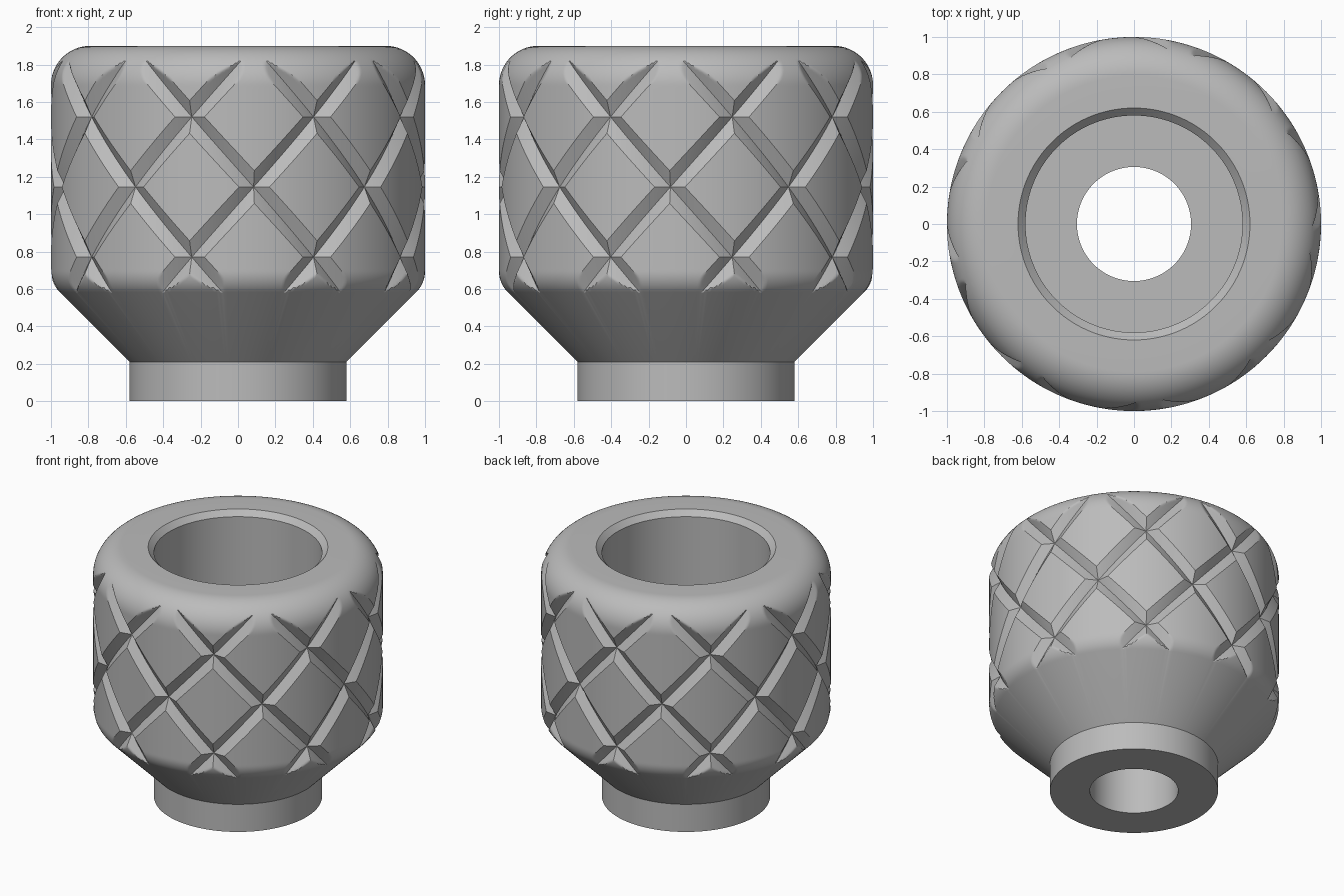
import bpy, bmesh, math

cube = bpy.data.objects.get("Cube")
if cube:
    bpy.data.objects.remove(cube)

SEGMENTS = 540
STEP = 360 / SEGMENTS            # degrees per column
ROW = STEP * 0.375 / 20          # row height matched to the groove pitch
CROSS_Z, CROSS_ANGLE = 1.145, -85
GROOVE_FLOOR, GROOVE_WIDTH = 0.955, 7 * STEP
LOW, HIGH = -45, 55              # grid rows below and above the crossing


def outer_radius(z):
    """Grip wall with a rounded shoulder and a rounded lower edge."""
    if z > 1.69:
        return 0.79 + math.sqrt(max(0, 0.21 ** 2 - (z - 1.69) ** 2))
    if z < 0.583:
        return 0.37 + z
    if z < 0.7:
        return 0.84 + math.sqrt(0.16 ** 2 - (z - 0.696) ** 2)
    return 1.0


def groove_offset(angle, z, direction):
    """Degrees from the nearest groove of one helix family."""
    a = angle - CROSS_ANGLE - direction * (z - CROSS_Z) * 20 / 0.375
    return abs((a + 20) % 40 - 20)


def grip_radius(angle, z):
    d = min(groove_offset(angle, z, 1), groove_offset(angle, z, -1))
    cut = GROOVE_FLOOR + (1 - GROOVE_FLOOR) * d / GROOVE_WIDTH
    return min(outer_radius(z), cut) if d < GROOVE_WIDTH else outer_radius(z)


# Closed section: bore, collar, cone, grip, shoulder, socket
grip = [CROSS_Z + ROW * k for k in range(LOW, HIGH + 1)]
section = [(0.305, 0, False), (0.58, 0, False), (0.58, 0.21, False)]
section += [(outer_radius(z), z, True) for z in grip]
start = math.asin((grip[-1] - 1.69) / 0.21)
for i in range(1, 9):
    t = start + (math.pi / 2 - start) * i / 8
    section.append((0.79 + 0.21 * math.cos(t), 1.69 + 0.21 * math.sin(t), False))
section += [(0.62, 1.9, False), (0.58, 1.86, False), (0.58, 0.5, False), (0.305, 0.5, False)]

bm = bmesh.new()
rings = []
for r, z, grooved in section:
    ring = []
    for i in range(SEGMENTS):
        angle = CROSS_ANGLE + i * STEP
        radius = grip_radius(angle, z) if grooved else r
        a = math.radians(angle)
        ring.append(bm.verts.new((radius * math.cos(a), radius * math.sin(a), z)))
    rings.append(ring)

for k, low in enumerate(rings):
    high = rings[(k + 1) % len(rings)]
    on_grip = section[k][2] and section[(k + 1) % len(rings)][2]
    for i in range(SEGMENTS):
        j = (i + 1) % SEGMENTS
        a, b, c, d = low[i], low[j], high[j], high[i]
        if not on_grip:
            bm.faces.new((a, b, c, d))
            continue
        # Split each cell along the nearer groove
        angle, z = CROSS_ANGLE + (i + 0.5) * STEP, section[k][1] + ROW / 2
        if groove_offset(angle, z, 1) < groove_offset(angle, z, -1):
            tris = (a, b, c), (a, c, d)
        else:
            tris = (a, b, d), (b, c, d)
        for tri in tris:
            bm.faces.new(tri)

bmesh.ops.recalc_face_normals(bm, faces=bm.faces)
mesh = bpy.data.meshes.new("knurled_grip")
bm.to_mesh(mesh)
bm.free()
body = bpy.data.objects.new("knurled_grip", mesh)
bpy.context.collection.objects.link(body)

grey = bpy.data.materials.new("plain grey")
grey.use_nodes = True
colour = (0.5, 0.5, 0.5, 1)
grey.diffuse_color = colour
grey.node_tree.nodes["Principled BSDF"].inputs["Base Color"].default_value = colour
mesh.materials.append(grey)

bpy.context.view_layer.objects.active = body
body.select_set(True)
bpy.ops.object.shade_smooth_by_angle(angle=math.radians(30))
